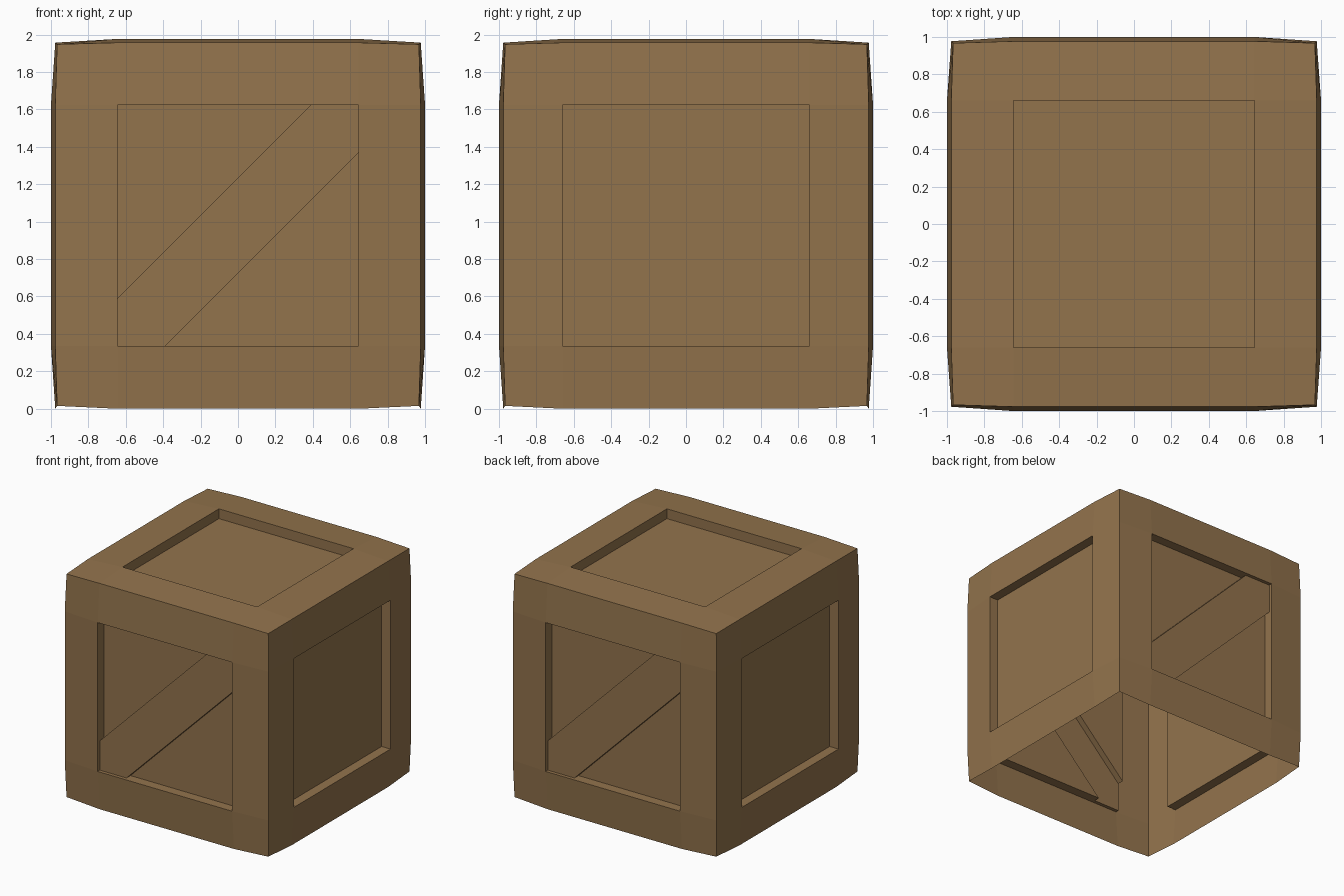
import bpy, bmesh
from mathutils import Vector

if "Cube" in bpy.data.objects:
    bpy.data.objects.remove(bpy.data.objects["Cube"])

MID = (0.645, 0.66, 0.645)              # half size of the panel openings
CZ = 0.98                               # centre height of the openings
EXT = {3: 0.967, 2: 0.977, 1: 1.0}      # outer reach: corner, edge, face
TOP = {3: 1.948, 2: 1.957, 1: 1.977}
BOT = {3: 0.015, 2: 0.0, 1: 0.0}
RECESS, PLANK_DEPTH, PLANK_HALF = 0.085, 0.03, 0.255

bm = bmesh.new()
cache = {}


def vert(idx):
    """Vertex of the slightly swollen 3 x 3 box lattice."""
    if idx not in cache:
        n = sum(i in (0, 3) for i in idx)
        co = []
        for a, i in enumerate(idx):
            if a == 2:
                co.append((BOT[n], CZ - MID[2], CZ + MID[2], TOP[n])[i])
            else:
                co.append((-EXT[n], -MID[a], MID[a], EXT[n])[i])
        cache[idx] = bm.verts.new(co)
    return cache[idx]


def sink(face, vec):
    """Push a face inwards and build the walls around it."""
    old = list(face.verts)
    new = [bm.verts.new(v.co + vec) for v in old]
    bm.faces.remove(face)
    for i in range(len(old)):
        j = (i + 1) % len(old)
        bm.faces.new((old[i], old[j], new[j], new[i]))
    return bm.faces.new(new)


def side(axis, end):
    """One side of the crate; returns its centre face."""
    u, v = [a for a in range(3) if a != axis]
    centre = None
    for i in range(3):
        for j in range(3):
            loop = []
            for di, dj in ((0, 0), (1, 0), (1, 1), (0, 1)):
                idx = [0, 0, 0]
                idx[axis], idx[u], idx[v] = end, i + di, j + dj
                loop.append(vert(tuple(idx)))
            f = bm.faces.new(loop)
            f.normal_update()
            if (f.normal[axis] > 0) != (end == 3):
                f.normal_flip()
            if i == j == 1:
                centre = f
    return centre


# Five sides, open underneath
for axis, end in ((0, 0), (0, 3), (1, 0), (1, 3), (2, 3)):
    panel = side(axis, end)
    s = 1 if end == 3 else -1
    inward = Vector([-s if a == axis else 0 for a in range(3)])
    if axis != 1:
        sink(panel, inward * RECESS)
        continue
    # Front and back: diagonal plank left standing between two recesses
    face = sink(panel, inward * PLANK_DEPTH)
    across = Vector((-s, 0, -1))
    geom = [face] + list(face.edges) + list(face.verts)
    for off in (-PLANK_HALF, PLANK_HALF):
        point = Vector((-s * off, 0, CZ))
        geom = bmesh.ops.bisect_plane(bm, geom=geom, dist=1e-5,
                                      plane_co=point, plane_no=across)["geom"]
    for f in [g for g in geom if isinstance(g, bmesh.types.BMFace)]:
        if len(f.verts) == 3:
            sink(f, inward * (RECESS - PLANK_DEPTH))

bm.normal_update()
mesh = bpy.data.meshes.new("crate")
bm.to_mesh(mesh)
bm.free()
wood = bpy.data.materials.new("brown wood")
wood.diffuse_color = (0.29, 0.172, 0.073, 1)
wood.use_nodes = True
wood.node_tree.nodes["Principled BSDF"].inputs["Base Color"].default_value = wood.diffuse_color
mesh.materials.append(wood)
bpy.context.collection.objects.link(bpy.data.objects.new("crate", mesh))
